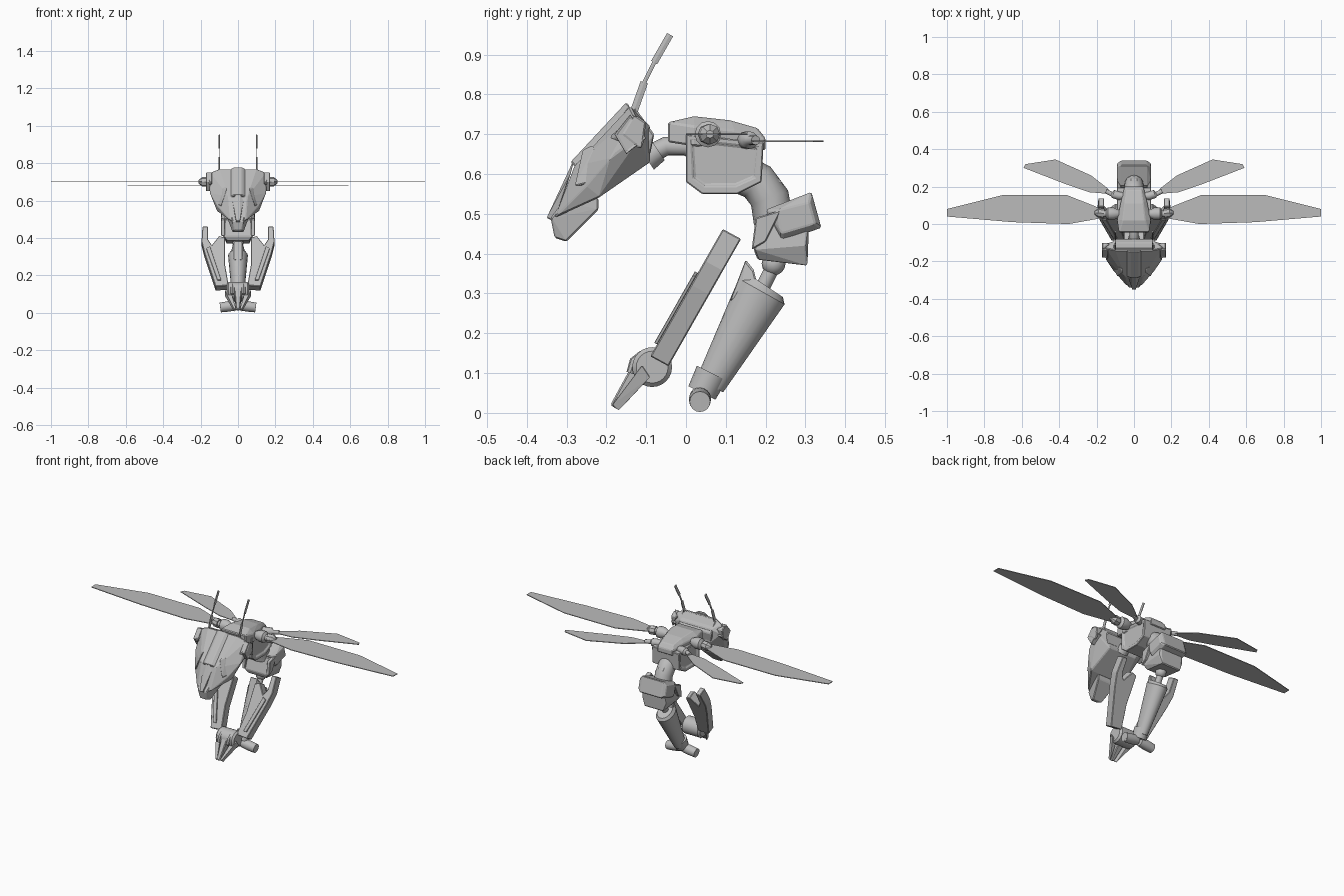
import bpy, bmesh, math
from mathutils import Vector

cube = bpy.data.objects.get("Cube")
if cube:
    bpy.data.objects.remove(cube, do_unlink=True)

UNIT = 0.01  # all part coordinates are in hundredths

grey = bpy.data.materials.new("metal_grey")
grey.use_nodes = True
grey.diffuse_color = (0.5, 0.5, 0.5, 1)
grey.node_tree.nodes["Principled BSDF"].inputs["Base Color"].default_value = grey.diffuse_color


def finish(bm, name, mirror=False, bevel=0.0, smooth=False):
    """Turn a bmesh into a named object, with optional mirroring and edge bevel."""
    bmesh.ops.recalc_face_normals(bm, faces=bm.faces)
    bmesh.ops.scale(bm, vec=Vector((UNIT, UNIT, UNIT)), verts=bm.verts)
    mesh = bpy.data.meshes.new(name)
    bm.to_mesh(mesh)
    bm.free()
    mesh.materials.append(grey)
    obj = bpy.data.objects.new(name, mesh)
    bpy.context.collection.objects.link(obj)
    if bevel:
        modifier = obj.modifiers.new("edge_bevel", "BEVEL")
        modifier.width = bevel * UNIT
        modifier.segments = 1
    if mirror:
        modifier = obj.modifiers.new("mirror", "MIRROR")
        modifier.use_mirror_merge = False
    if smooth:
        bpy.context.view_layer.objects.active = obj
        bpy.ops.object.select_all(action="DESELECT")
        obj.select_set(True)
        bpy.ops.object.shade_smooth_by_angle(angle=math.radians(35))
    return obj


def hull(name, points, centred=True, bevel=0.4):
    """Convex armour block; centred blocks span both sides, others are mirrored as pairs."""
    bm = bmesh.new()
    for x, y, z in points:
        bm.verts.new((x, y, z))
        if centred:
            bm.verts.new((-x, y, z))
    bmesh.ops.convex_hull(bm, input=bm.verts)
    bmesh.ops.dissolve_limit(bm, angle_limit=math.radians(4), verts=bm.verts, edges=bm.edges)
    return finish(bm, name, not centred, bevel)


def prism(name, outline, place, depth, mirror=False, bevel=0.3, inset=0):
    """Extrude an outline along depth; place maps outline pairs to 3D. Inset sinks the end faces."""
    bm = bmesh.new()
    face = bm.faces.new([bm.verts.new(place(u, v)) for u, v in outline])
    grown = bmesh.ops.extrude_face_region(bm, geom=[face])["geom"]
    verts = [g for g in grown if isinstance(g, bmesh.types.BMVert)]
    bmesh.ops.translate(bm, vec=Vector(depth), verts=verts)
    bmesh.ops.recalc_face_normals(bm, faces=bm.faces)
    if inset:
        ends = [f for f in bm.faces if abs(f.normal.x) > 0.9]
        bmesh.ops.inset_individual(bm, faces=ends, thickness=inset)
        bmesh.ops.inset_individual(bm, faces=ends, thickness=inset / 4, depth=-inset / 3)
    return finish(bm, name, mirror, bevel)


def rod(name, rings, sides=16, mirror=False, flat=1.0):
    """Round part swept through (x, y, z, radius) rings; flat squeezes it sideways."""
    bm = bmesh.new()
    centres = [Vector(r[:3]) for r in rings]
    loops = []
    for i, ring in enumerate(rings):
        axis = (centres[min(i + 1, len(rings) - 1)] - centres[max(i - 1, 0)]).normalized()
        side = Vector((0, 1, 0)) if abs(axis.x) > 0.7 else Vector((1, 0, 0))
        other = axis.cross(side).normalized()
        side = other.cross(axis)
        angles = [math.tau * k / sides for k in range(sides)]
        loops.append([bm.verts.new(centres[i] + ring[3] * (side * math.cos(a) * flat + other * math.sin(a)))
                      for a in angles])
    for low, high in zip(loops, loops[1:]):
        for k in range(sides):
            n = (k + 1) % sides
            bm.faces.new((low[k], low[n], high[n], high[k]))
    bm.faces.new(loops[0])
    bm.faces.new(loops[-1])
    return finish(bm, name, mirror, smooth=sides > 8)


def side_view(x):
    return lambda y, z: (x, y, z)


def flat_view(z):
    return lambda x, y: (x, y, z)


# Head: main shell, jaw, crest, cheek and brow plates
hull("head_shell", [(10, -14, 77), (15, -13, 75), (10, -9, 72), (16, -11, 70), (9, -9, 63),
                    (15, -19, 64), (11, -22, 54), (4, -33, 49), (5, -28, 62), (11, -25, 57)])
hull("jaw", [(6, -22, 54), (6, -22, 51), (5, -24, 49), (3, -30, 43), (2, -33, 44), (3, -34, 49), (4, -31, 53)])
hull("crest", [(4, -14, 77), (2, -15, 78), (4, -28, 62), (2, -29, 63), (4, -26, 60)])
hull("nose_ridge", [(1, -28, 64), (3, -29, 60), (1, -30, 60), (1, -35, 49), (1, -33, 48)], bevel=0.2)
hull("rear_plate", [(11, -9, 71), (11, -13, 77), (11, -8, 70), (10, -9, 65), (11, -12, 65)])
prism("cheek_plate", [(-18, 70), (-14, 75), (-10, 69), (-15, 65)], side_view(14), (3, 0, 0), True, inset=0.6)
hull("brow_ridge", [(6, -24, 67), (8, -23, 67), (9, -25, 57), (11, -24, 58), (6, -26, 66), (9, -28, 57)], False, 0.2)
hull("temple", [(13, -10, 73), (17, -10, 73), (17, -13, 75), (17, -16, 70), (14, -20, 69), (17, -11, 66)], False)

# Antennae: three thin jointed blades on each side
for name, start, end, width in (("base", (-13, 76), (-10.5, 83), 1.1), ("middle", (-11, 82), (-7, 90), 0.6),
                                ("tip", (-8, 88), (-4, 95), 1.0)):
    rod("antenna_" + name, [(10, *start, width), (10, *end, width)], 6, True, 0.35)

# Neck
rod("neck", [(0, -9, 65, 2.4), (0, -5, 67, 2.4), (0, 0, 67, 2.4), (0, 4, 65, 2.4)])
rod("neck_collar", [(0, -10, 64, 3.5), (0, -7, 66, 3)])

# Thorax: upper shell, side-panelled lower body
hull("thorax_shell", [(8, -4.5, 73), (8, -4.5, 68), (6, 2, 74.5), (5, 11, 73.5), (4, 18, 71.5),
                      (5, 20, 69), (5, 20, 66), (9, 2, 72), (9, 2, 67), (7, 12, 71)])
prism("thorax_body", [(0, 70), (19.5, 68), (19, 58), (13, 55), (4, 55), (0, 58)],
      side_view(-9), (18, 0, 0), inset=2)

# Wing joints and wings
rod("front_wing_mount", [(8, 5.5, 70, 2), (11, 5.5, 70, 3.3), (14, 5.5, 70, 3.3), (15, 5.5, 70, 1.8), (17, 5.5, 70, 1.8)], 12, True)
rod("front_wing_clamp", [(16, 5.5, 70, 2.6), (19, 6, 70, 2.6), (21, 6, 70, 1)], 8, True)
rod("rear_wing_mount", [(4, 15, 68.5, 1.6), (8, 15, 68.5, 2.2), (11, 16, 68.5, 2.2), (12, 16, 68.5, 1.2), (15, 17.5, 68.5, 1.2)], 12, True)
prism("front_wing", [(18, 3), (18, 8), (22, 10), (36, 15.5), (70, 15.5), (100, 8), (100, 4), (65, 1), (35, 0)],
      flat_view(69.8), (0, 0, 0.4), True, 0)
prism("rear_wing", [(12, 16), (14, 19), (23, 26), (42, 34.5), (58, 32), (59, 30), (37, 21.5), (24, 17)],
      flat_view(68), (0, 0, 0.4), True, 0)

# Abdomen: bent tube with ribs, tail block and rear pack
rod("abdomen_tube", [(0, 14, 60, 5), (0, 18, 58, 5), (0, 21, 54, 5), (0, 22, 48, 5)])
prism("abdomen_spine", [(17, 62), (20, 62), (24, 58), (26, 52), (24, 52), (22, 57)], side_view(-2), (4, 0, 0))
hull("tail_block", [(7, 20, 50), (7, 31, 50), (6, 30.5, 37), (6, 18, 38.5), (8, 17, 41), (8, 30, 42)])
hull("tail_pack", [(7, 20, 51), (7, 31.5, 55.5), (7, 34, 46.5), (7, 24, 43), (9, 23, 51), (9, 31, 53), (9, 32.5, 47.5), (9, 24, 45)])
prism("tail_flap", [(17.5, 49), (16.5, 41), (20, 43), (24, 51)], side_view(7), (2, 0, 0), True)

# Stinger leg: ball joint, tapered shin, collar and two barrels
rod("stinger_ball", [(0, 22, 37.5 + 3 * math.cos(a), max(0.2, 3 * math.sin(a)))
                     for a in [math.pi * k / 8 for k in range(9)]])
rod("stinger_rod", [(0, 22, 37, 1.8), (0, 18, 29, 1.8)])
rod("stinger_shin", [(0, 20, 32, 5.2), (0, 19, 30.5, 6.6), (0, 6, 7, 3.8)], 20, flat=0.8)
hull("stinger_knee", [(2, 15, 38.5), (3, 17, 36), (3, 14, 32), (4, 18, 32), (2, 11, 28)])
hull("stinger_front_rail", [(0.8, 9.5, 25), (0.8, 11, 25), (0.8, 6, 16), (0.8, 8, 16)], bevel=0.1)
rod("stinger_collar", [(0, 6.5, 10, 4.2), (0, 4, 5, 3.8)])
rod("stinger_barrel", [(1, 3.5, 4, 2.6), (5, 3.5, 3.4, 2.8), (9.5, 3.5, 2.8, 2.6), (9.5, 3.5, 2.8, 1.8), (8.5, 3.5, 2.9, 1.7)], 16, True)

# Forelegs: slanted armour slabs sharing a hub
def slanted(x, z):
    return (x, (z - 13) * 0.57 - 9, z + 1.2)


prism("foreleg_slab", [(16, 45), (19, 45), (19.5, 37), (18, 31), (12, 13), (5, 13.5), (7, 25), (7, 39), (10, 40), (14, 35), (16, 38)],
      slanted, (0, 4.6, -2.5), True)
prism("foreleg_ridge", [(15, 34), (17, 33), (11, 16), (9, 16)], slanted, (0, -0.7, 0.4), True, 0.1)

# Claw: hub disc, centre blade and converging fingers
rod("claw_hub", [(-6, -8.5, 11.5, 4), (-5, -8.5, 11.5, 5), (5, -8.5, 11.5, 5), (6, -8.5, 11.5, 4)], 24)
hull("claw_blade", [(2, -13, 13), (2, -10, 15), (1, -19, 2), (1, -17.5, 1), (2, -9, 9)])
hull("claw_finger", [(7, -11, 12), (4, -11, 12), (7, -9, 9), (4, -9, 9), (1, -18.5, 2), (2, -17, 0.5), (2, -18.5, 2)], False, 0.2)
rod("claw_guard", [(3, -14, 10, 1), (3, -13, 13, 1.2), (3, -11, 15, 0.8)], 8, True)
